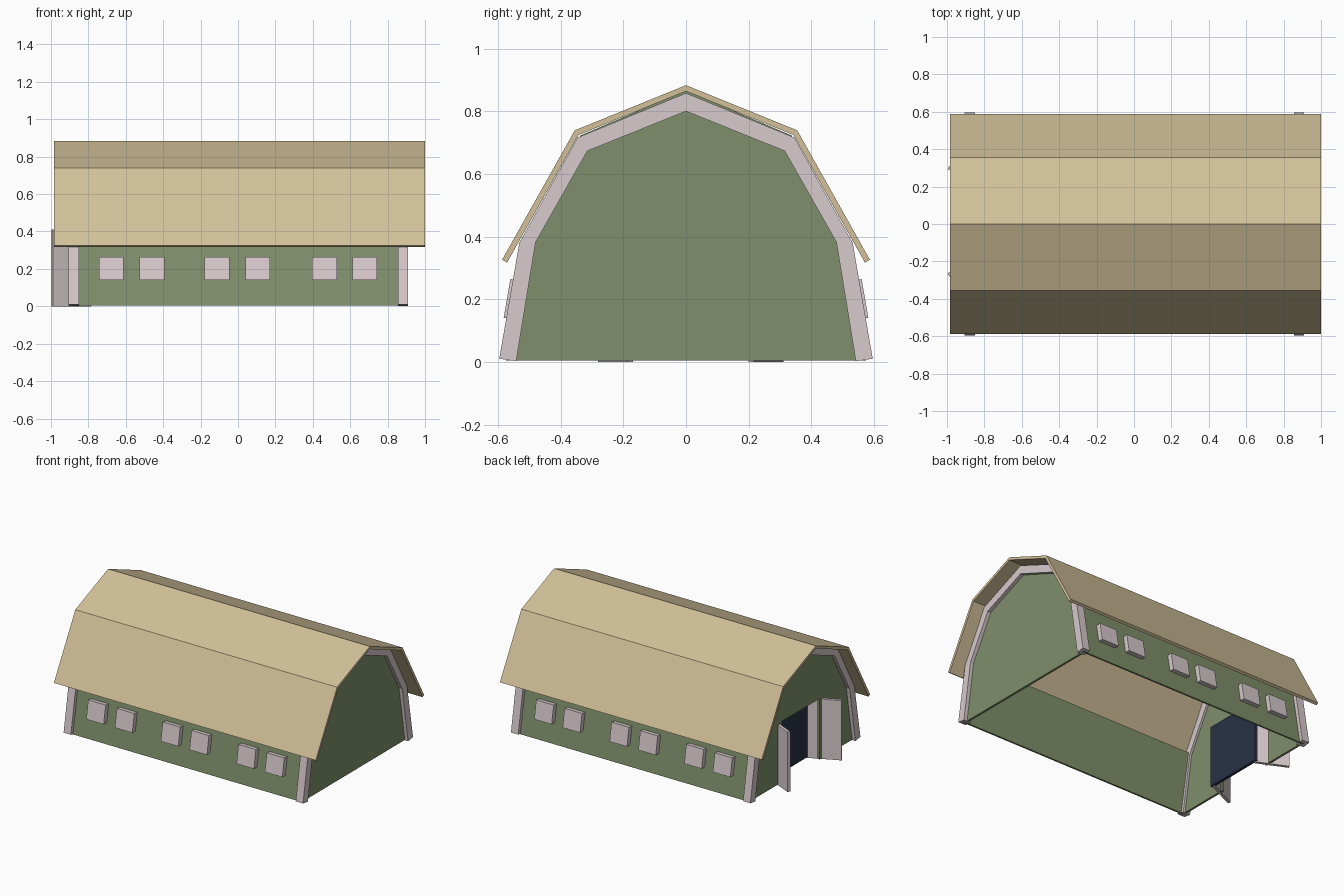
import bpy, bmesh, math
from mathutils import Vector

if "Cube" in bpy.data.objects:
    bpy.data.objects.remove(bpy.data.objects["Cube"])


def material(name, rgb):
    m = bpy.data.materials.new(name)
    m.diffuse_color = (*rgb, 1)
    m.use_nodes = True
    m.node_tree.nodes["Principled BSDF"].inputs["Base Color"].default_value = m.diffuse_color
    return m


TAN = material("tan_roof", (0.64, 0.53, 0.32))
GREEN = material("green_wall", (0.213, 0.275, 0.145))
PALE = material("pale_lilac_trim", (0.68, 0.59, 0.605))
NAVY = material("dark_navy", (0.021, 0.032, 0.061))


def prism(name, pts, vec, mat):
    """Extrude a planar polygon along a vector."""
    bm = bmesh.new()
    face = bm.faces.new([bm.verts.new(p) for p in pts])
    res = bmesh.ops.extrude_face_region(bm, geom=[face], use_keep_orig=True)
    verts = [g for g in res["geom"] if isinstance(g, bmesh.types.BMVert)]
    bmesh.ops.translate(bm, verts=verts, vec=Vector(vec))
    bmesh.ops.recalc_face_normals(bm, faces=bm.faces)
    me = bpy.data.meshes.new(name)
    bm.to_mesh(me)
    bm.free()
    me.materials.append(mat)
    ob = bpy.data.objects.new(name, me)
    bpy.context.collection.objects.link(ob)
    return ob


def slab(name, yz, x0, x1, mat):
    """Extrude a (y, z) outline from x0 to x1."""
    return prism(name, [(x0, y, z) for y, z in yz], (x1 - x0, 0, 0), mat)


def both(half):
    """Full outline from a right half that ends at the ridge (y = 0)."""
    return half + [(-y, z) for y, z in reversed(half[:-1])]


# Gambrel roof shell
roof_out = both([(0.587, 0.326), (0.355, 0.739), (0, 0.883)])
roof_in = both([(0.571, 0.317), (0.343, 0.724), (0, 0.864)])
slab("roof", roof_out + roof_in[::-1], -0.985, 1.0, TAN)

# Gable walls: solid at the right end, notched for the doorway at the left end
gable = both([(0.574, 0.004), (0.507, 0.38), (0.338, 0.722), (0, 0.866)])
slab("right_gable_wall", gable, 0.87, 0.885, GREEN)
notch = [(-0.19, 0.004), (-0.19, 0.42), (0.22, 0.42), (0.22, 0.004)]
slab("left_gable_wall", gable + notch, -0.88, -0.865, GREEN)

# Pale arch trim on each gable
trim_out = both([(0.596, 0.01), (0.532, 0.38), (0.346, 0.716), (0, 0.858)])
trim_in = both([(0.542, 0.002), (0.48, 0.382), (0.315, 0.673), (0, 0.8)])
for side, x0 in (("left", -0.905), ("right", 0.855)):
    slab(side + "_arch_trim", trim_out + trim_in[::-1], x0, x0 + 0.055, PALE)

# Leaning long walls with six windows each
lean = (0.574 - 0.507) / 0.376


def wall_y(z):
    return 0.574 - lean * z


for side, s in (("front", -1), ("back", 1)):
    y0, y1 = wall_y(0.004), wall_y(0.40)
    slab(side + "_wall", [(s * y0, 0.004), (s * y1, 0.40),
                          (s * (y1 - 0.012), 0.40), (s * (y0 - 0.012), 0.004)],
         -0.87, 0.875, GREEN)
    zl, zh, out = 0.14, 0.26, 0.033
    outline = [(s * (wall_y(zl) - 0.005), zl), (s * (wall_y(zl) + out), zl),
               (s * (wall_y(zh) + out), zh + 0.004), (s * (wall_y(zh) - 0.005), zh)]
    for i, x in enumerate((-0.677, -0.46, -0.112, 0.106, 0.462, 0.677)):
        slab(f"{side}_window_{i + 1}", outline, x - 0.066, x + 0.066, PALE)

# Dark backing inside the doorway
slab("doorway_backing", [(-0.2, 0.005), (0.23, 0.005), (0.23, 0.425), (-0.2, 0.425)],
     -0.80, -0.78, NAVY)

# Two doors standing open
for side, hinge, tip in (("front", (-0.79, -0.178), (-0.992, -0.272)),
                         ("back", (-0.79, 0.208), (-0.992, 0.302))):
    h, t = Vector(hinge), Vector(tip)
    d = (t - h).normalized()
    n = Vector((-d.y, d.x)) * 0.01
    base = [h + n, t + n, t - n, h - n]
    prism(side + "_door", [(p.x, p.y, 0) for p in base], (0, 0, 0.41), PALE)
